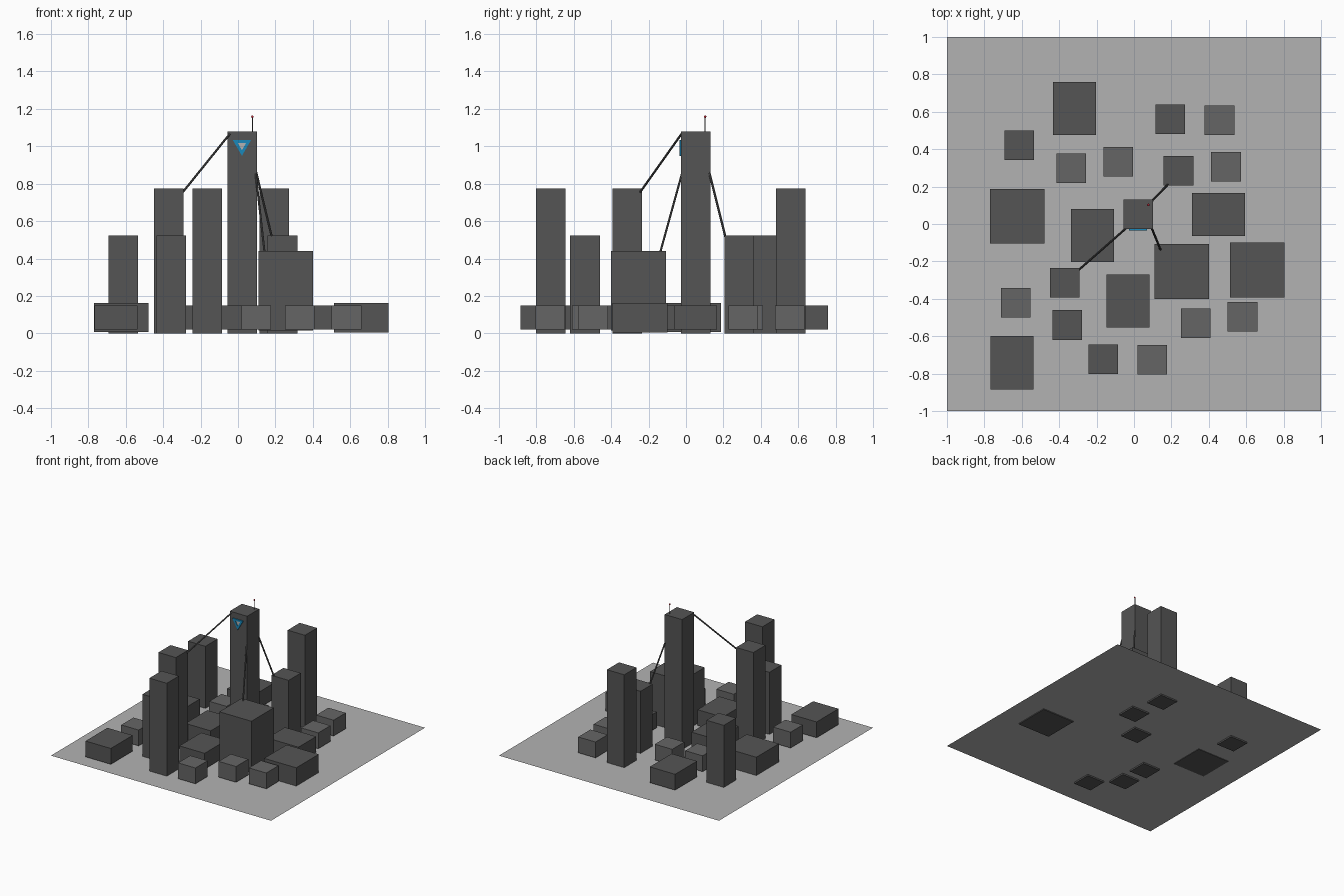
import bpy, bmesh, math
from mathutils import Vector

if "Cube" in bpy.data.objects:
    bpy.data.objects.remove(bpy.data.objects["Cube"])


def material(name, r, g, b):
    m = bpy.data.materials.new(name)
    m.diffuse_color = (r, g, b, 1)
    m.use_nodes = True
    m.node_tree.nodes["Principled BSDF"].inputs["Base Color"].default_value = m.diffuse_color
    return m


PALE = material("pale_grey", 0.45, 0.45, 0.45)
DARK = material("dark_grey", 0.09, 0.09, 0.09)
MID = material("mid_grey", 0.13, 0.13, 0.13)
BLUE = material("blue", 0.01, 0.25, 0.5)
RED = material("red", 0.6, 0.02, 0.04)


def add_object(name, bm, mat):
    bmesh.ops.recalc_face_normals(bm, faces=bm.faces)
    mesh = bpy.data.meshes.new(name)
    bm.to_mesh(mesh)
    bm.free()
    mesh.materials.append(mat)
    ob = bpy.data.objects.new(name, mesh)
    bpy.context.collection.objects.link(ob)
    return ob


def block(name, cx, cy, sx, sy, z0, z1, mat=DARK):
    bm = bmesh.new()
    bmesh.ops.create_cube(bm, size=1)
    bmesh.ops.scale(bm, vec=(sx, sy, z1 - z0), verts=bm.verts)
    bmesh.ops.translate(bm, vec=(cx, cy, (z0 + z1) / 2), verts=bm.verts)
    return add_object(name, bm, mat)


def rod(name, a, b, radius, sides=8, mat=DARK):
    a, b = Vector(a), Vector(b)
    bm = bmesh.new()
    bmesh.ops.create_cone(bm, cap_ends=True, segments=sides, radius1=radius,
                          radius2=radius, depth=(b - a).length)
    turn = (b - a).to_track_quat('Z', 'Y').to_matrix()
    bmesh.ops.rotate(bm, matrix=turn, verts=bm.verts)
    bmesh.ops.translate(bm, vec=(a + b) / 2, verts=bm.verts)
    return add_object(name, bm, mat)


# Ground sheet: a single flat face just above the deepest foundations
bm = bmesh.new()
bmesh.ops.create_grid(bm, x_segments=1, y_segments=1, size=1)
bmesh.ops.translate(bm, vec=(0, 0, 0.012), verts=bm.verts)
add_object("ground_sheet", bm, PALE)

S = 0.158  # footprint of the small blocks

# Small low blocks
for i, (x, y) in enumerate([(0.457, 0.555), (-0.335, 0.297), (-0.084, 0.333),
                            (0.492, 0.306), (-0.633, -0.42), (0.33, -0.53),
                            (0.58, -0.495), (0.097, -0.725)]):
    block(f"small_block_{i}", x, y, S, S, 0.02, 0.15, MID)

# Medium low blocks
for i, (x, y, sx, sy) in enumerate([(-0.318, 0.618, 0.23, 0.284),
                                    (0.452, 0.051, 0.284, 0.23),
                                    (-0.221, -0.061, 0.23, 0.284),
                                    (-0.031, -0.411, 0.23, 0.284),
                                    (-0.652, -0.742, 0.23, 0.284)]):
    block(f"medium_block_{i}", x, y, sx, sy, 0.02, 0.15)

# Large square blocks
for i, (x, y, z0, z1) in enumerate([(-0.625, 0.042, 0.008, 0.162),
                                    (0.658, -0.246, 0.005, 0.162),
                                    (0.256, -0.254, 0.015, 0.44)]):
    block(f"large_block_{i}", x, y, 0.292, 0.292, z0, z1)

# Slim towers
for i, (x, y, h) in enumerate([(0.193, 0.56, 0.775), (-0.37, -0.313, 0.775),
                               (-0.165, -0.723, 0.775), (-0.614, 0.42, 0.522),
                               (0.238, 0.284, 0.522), (-0.356, -0.54, 0.522)]):
    block(f"slim_tower_{i}", x, y, S, S, 0, h)

# Central tower with its aerial
block("central_tower", 0.023, 0.052, S, S, 0, 1.08)
rod("aerial", (0.077, 0.102, 1.07), (0.077, 0.102, 1.155), 0.003)
bm = bmesh.new()
bmesh.ops.create_uvsphere(bm, u_segments=10, v_segments=6, radius=0.007)
bmesh.ops.translate(bm, vec=(0.077, 0.102, 1.158), verts=bm.verts)
tip = add_object("aerial_lamp", bm, RED)
for p in tip.data.polygons:
    p.use_smooth = True

# Cables from the central tower to its neighbours
for i, (a, b) in enumerate([((-0.045, -0.025, 1.065), (-0.295, -0.245, 0.755)),
                            ((0.094, -0.02, 0.86), (0.142, -0.138, 0.432)),
                            ((0.095, 0.122, 0.87), (0.182, 0.212, 0.51))]):
    rod(f"cable_{i}", a, b, 0.006)


# Triangular wall sign: blue frame around a pale plate
def triangle(bm, r, y):
    angles = [math.radians(d) for d in (30, 150, 270)]
    return [bm.verts.new((0.021 + r * math.cos(t), y, 1.005 + r * math.sin(t)))
            for t in angles]


bm = bmesh.new()
rings = [triangle(bm, r, y) for r, y in ((0.056, -0.026), (0.056, -0.035),
                                         (0.026, -0.035), (0.026, -0.026))]
for a, b in zip(rings, rings[1:] + rings[:1]):
    for k in range(3):
        n = (k + 1) % 3
        bm.faces.new((a[k], a[n], b[n], b[k]))
add_object("sign_frame", bm, BLUE)

bm = bmesh.new()
bm.faces.new(triangle(bm, 0.026, -0.03))
add_object("sign_plate", bm, PALE)
